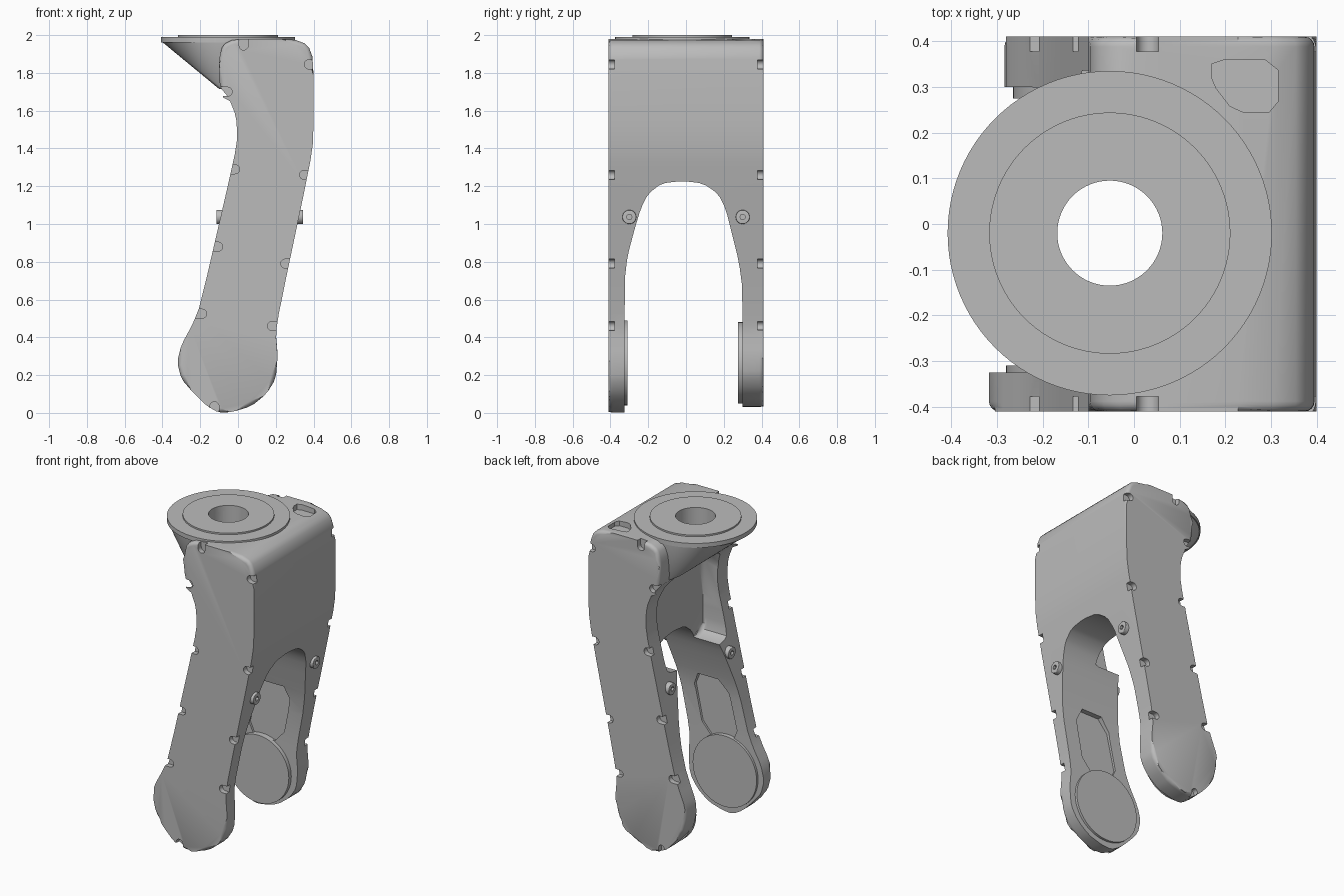
import bpy, bmesh, math
from mathutils import Vector, Matrix

old = bpy.data.objects.get("Cube")
if old:
    bpy.data.objects.remove(old, do_unlink=True)

grey = bpy.data.materials.new("matte_grey")
grey.use_nodes = True
colour = (0.5, 0.5, 0.5, 1)
grey.diffuse_color = colour
grey.node_tree.nodes["Principled BSDF"].inputs["Base Color"].default_value = colour

PLACE = {"x": lambda a, b, t: (t, a, b),
         "y": lambda a, b, t: (a, t, b),
         "z": lambda a, b, t: (a, b, t)}


def finish(name, bm):
    bmesh.ops.recalc_face_normals(bm, faces=bm.faces)
    mesh = bpy.data.meshes.new(name)
    bm.to_mesh(mesh)
    bm.free()
    mesh.materials.append(grey)
    ob = bpy.data.objects.new(name, mesh)
    bpy.context.collection.objects.link(ob)
    return ob


def soften(pts):
    """Cut every corner of a closed outline once."""
    out = []
    for i, p in enumerate(pts):
        p, q = Vector(p), Vector(pts[(i + 1) % len(pts)])
        out += [p.lerp(q, 0.2), p.lerp(q, 0.8)]
    return out


def circle(a, b, r, n=64):
    return [(a + r * math.cos(math.tau * i / n), b + r * math.sin(math.tau * i / n))
            for i in range(n)]


def prism(name, pts, axis, lo, hi, round_edge=0.0, bm=None):
    """Extrude an outline along an axis, optionally rounding both rims."""
    own = bm is None
    bm = bm or bmesh.new()
    a, b = [[bm.verts.new(PLACE[axis](p[0], p[1], t)) for p in pts] for t in (lo, hi)]
    caps = [bm.faces.new(a[::-1]), bm.faces.new(b)]
    for i in range(len(pts)):
        j = (i + 1) % len(pts)
        bm.faces.new((a[i], a[j], b[j], b[i]))
    if round_edge:
        rims = list({e for f in caps for e in f.edges})
        bmesh.ops.bevel(bm, geom=rims, offset=round_edge, segments=4, profile=0.5,
                        affect='EDGES', clamp_overlap=False)
    return finish(name, bm) if own else bm


def cut(ob, *cutters):
    bpy.context.view_layer.objects.active = ob
    for c in cutters:
        mod = ob.modifiers.new("cut", 'BOOLEAN')
        mod.operation = 'DIFFERENCE'
        mod.solver = 'EXACT'
        mod.object = c
        bpy.ops.object.modifier_apply(modifier=mod.name)


# Fork body: side outline extruded across the full width
outline = [(-0.1, 0), (-0.03, 0.005), (0.07, 0.035), (0.15, 0.1), (0.2, 0.18), (0.21, 0.3),
           (0.2, 0.42), (0.22, 0.55), (0.38, 1.31), (0.4, 1.45), (0.4, 1.87), (0.37, 1.95),
           (0.29, 1.98), (-0.02, 1.98), (-0.08, 1.95), (-0.1, 1.88), (-0.1, 1.73),
           (-0.05, 1.67), (-0.01, 1.57), (-0.003, 1.46), (-0.02, 1.35), (-0.2, 0.57),
           (-0.24, 0.47), (-0.3, 0.36), (-0.322, 0.27), (-0.3, 0.18), (-0.24, 0.11),
           (-0.17, 0.04)]
body = prism("fork_body", soften(outline), "y", -0.41, 0.41, 0.022)

# Wheel arch between the legs
arch = [(-0.325, -0.2), (-0.325, 0.7), (-0.31, 0.83), (-0.27, 0.98), (-0.24, 1.08),
        (-0.2, 1.16), (-0.13, 1.215), (-0.02, 1.228), (0.09, 1.215), (0.17, 1.16),
        (0.21, 1.08), (0.24, 0.96), (0.28, 0.8), (0.3, 0.65), (0.3, -0.2)]
arch_cutter = prism("arch_cutter", soften(arch), "x", -1, 1)

# Hollow behind the crown, and the steering hole
hollow = soften(soften([(-0.3, 1.1), (0.28, 1.1), (0.3, 1.2), (0.3, 1.74), (-0.3, 1.74),
                        (-0.32, 1.2)]))
hollow_cutter = prism("hollow_cutter", hollow, "x", -0.6, 0.1, 0.03)
hole_cutter = prism("hole_cutter", circle(-0.053, -0.02, 0.115), "z", 1.15, 2.2)

# Shallow pocket in the crown top
pocket = soften([(0.17, 0.31), (0.17, 0.36), (0.315, 0.36), (0.315, 0.245), (0.22, 0.245)])
pocket_cutter = prism("pocket_cutter", pocket, "z", 1.945, 2.1)

# Clip notches around the rim of both side plates: position and outward direction
notches = [(0.03, 1.945, 0, 1), (0.375, 1.845, 1, 0), (-0.055, 1.7, -1, 0.1),
           (-0.015, 1.29, -1, 0), (0.35, 1.26, 1, 0), (-0.105, 0.88, -1, 0),
           (0.25, 0.79, 1, 0), (-0.19, 0.525, -1, 0), (0.18, 0.46, 1, 0),
           (-0.125, 0.035, 0, -1)]
bm = bmesh.new()
for lo, hi in ((-0.5, -0.378), (0.378, 0.5)):
    for x, z, dx, dz in notches:
        d = Vector((dx, dz)).normalized()
        side = Vector((-d.y, d.x))
        ring = [Vector((x, z)) - 0.024 * (d * math.sin(t) + side * math.cos(t))
                for t in [math.pi * i / 10 for i in range(11)]]
        ring += [ring[-1] + d * 0.12, ring[0] + d * 0.12]
        prism("", ring, "y", lo, hi, bm=bm)
notch_cutter = finish("notch_cutter", bm)

# Long cover recess on the inner face of each leg
panel = soften([(-0.15, 0.46), (0.1, 0.46), (0.18, 0.84), (-0.06, 0.84)])
bm = bmesh.new()
for lo, hi in ((-0.338, -0.2), (0.2, 0.313)):
    prism("", panel, "y", lo, hi, bm=bm)
panel_cutter = finish("panel_cutter", bm)

cut(body, arch_cutter, hollow_cutter, hole_cutter, pocket_cutter, notch_cutter, panel_cutter)

# The left leg has a slightly smaller foot
for v in body.data.vertices:
    if v.co.y > 0.2 and v.co.z < 0.5:
        k = 1 - v.co.z / 0.5
        v.co.z += 0.03 * k
        if v.co.x < -0.05:
            v.co.x = -0.05 + (v.co.x + 0.05) * (1 - 0.3 * min(k, 0.5))

# Axle hub discs on the inside of the legs
prism("right_hub", circle(-0.055, 0.265, 0.225), "y", -0.34, -0.31, 0.005)
prism("left_hub", circle(-0.05, 0.265, 0.215), "y", 0.275, 0.32, 0.005)

# Flared neck blending the round flange into the crown
bm = bmesh.new()
for x, y in circle(-0.053, -0.02, 0.35):
    bm.verts.new((x, y, 1.965))
for y in (-0.33, -0.22, 0.2, 0.31):
    for x in (-0.08 if abs(y) > 0.25 else -0.1, 0.2):
        bm.verts.new((x, y, 1.715))
bmesh.ops.convex_hull(bm, input=bm.verts)
neck = finish("flared_neck", bm)

# Mounting flange with a raised ring
flange = prism("mounting_flange", circle(-0.053, -0.02, 0.355, 96), "z", 1.962, 1.99)
ring = prism("raised_ring", circle(-0.053, -0.02, 0.264, 96), "z", 1.98, 2.0)
for part in (neck, flange, ring):
    cut(part, hole_cutter)

# Clamp bolts running through the legs, with a socket at each end
for name, y in (("right_bolt", -0.3), ("left_bolt", 0.3)):
    bolt = prism(name, circle(y, 1.037, 0.037, 32), "x", -0.115, 0.345, 0.004)
    bm = bmesh.new()
    for lo, hi in ((-0.2, -0.1), (0.33, 0.4)):
        prism("", circle(y, 1.037, 0.015, 6), "x", lo, hi, bm=bm)
    socket = finish(name + "_socket_cutter", bm)
    cut(bolt, socket)

# Remove the used cutters and shade the parts
for ob in list(bpy.context.collection.objects):
    if ob.name.endswith("cutter"):
        bpy.data.objects.remove(ob, do_unlink=True)
bpy.ops.object.select_all(action='DESELECT')
for ob in bpy.context.collection.objects:
    if ob.type == 'MESH':
        ob.select_set(True)
        bpy.context.view_layer.objects.active = ob
bpy.ops.object.shade_smooth_by_angle(angle=math.radians(32))
